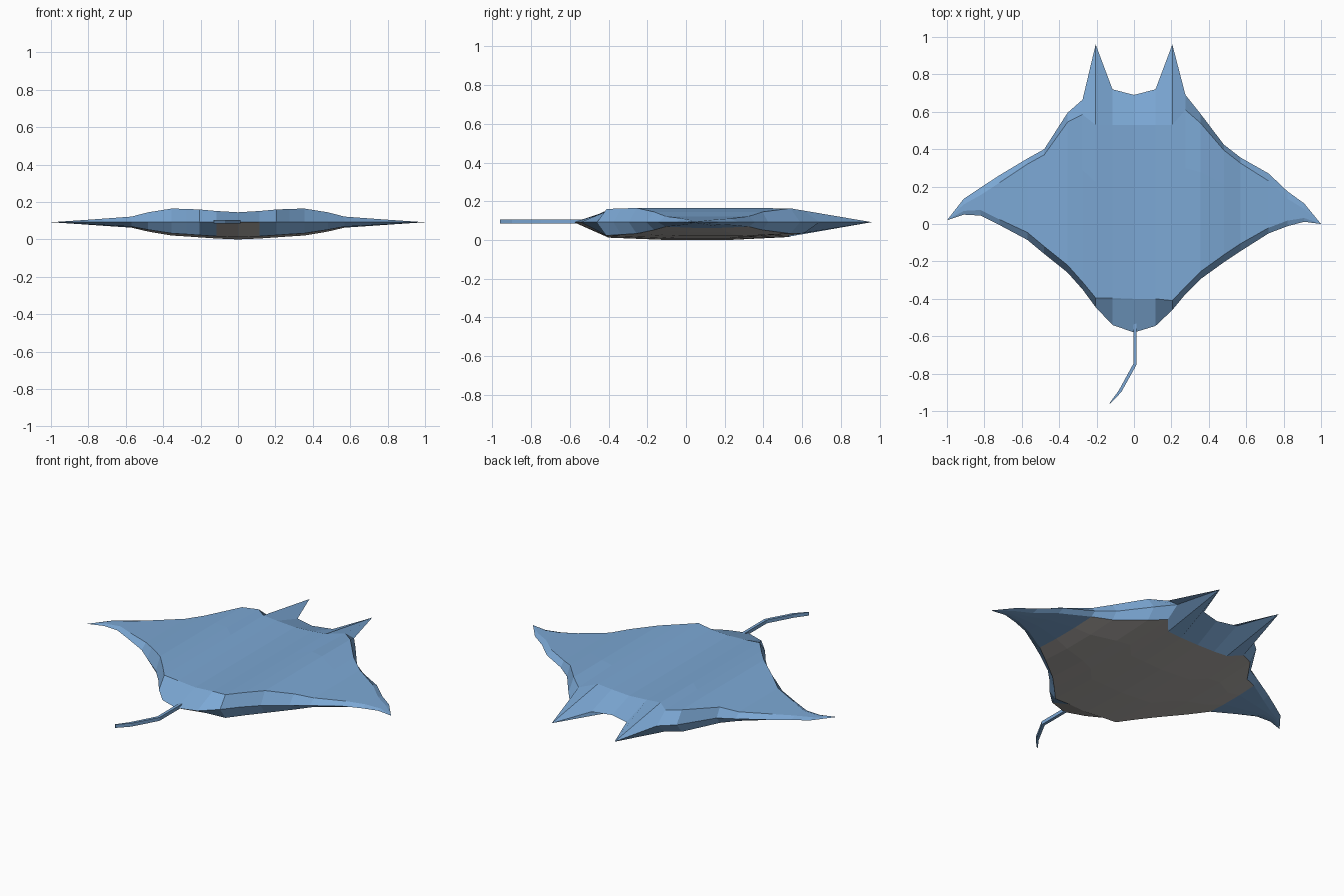
import bpy, bmesh
from mathutils import Vector

if "Cube" in bpy.data.objects:
    bpy.data.objects.remove(bpy.data.objects["Cube"])

MID = 0.092


def material(name, color):
    m = bpy.data.materials.new(name)
    m.diffuse_color = (*color, 1)
    m.use_nodes = True
    m.node_tree.nodes["Principled BSDF"].inputs["Base Color"].default_value = m.diffuse_color
    return m


skin = material("blue_skin", (0.20, 0.39, 0.66))
pale = material("belly_grey", (0.45, 0.43, 0.41))


def make_object(name, bm, mats):
    bmesh.ops.recalc_face_normals(bm, faces=bm.faces)
    me = bpy.data.meshes.new(name)
    bm.to_mesh(me)
    bm.free()
    for m in mats:
        me.materials.append(m)
    ob = bpy.data.objects.new(name, me)
    bpy.context.collection.objects.link(ob)
    return ob


def loft(bm, rings):
    """Quads between consecutive closed rings; returns faces as (face, slot)."""
    out = []
    rows = [[bm.verts.new(p) for p in r] for r in rings]
    for a, b in zip(rows, rows[1:]):
        n = len(a)
        for i in range(n):
            j = (i + 1) % n
            out.append((bm.faces.new((a[i], a[j], b[j], b[i])), i))
    return rows, out


# Chord stations: x, front/back y (right), front/back y (left),
# top z, bottom z, front inset, back inset of the rim
STATIONS = [
    (0.000, 0.69, -0.58, 0.69, -0.58, 0.145, 0.000, 0.16, 0.18),
    (0.115, 0.72, -0.545, 0.72, -0.54, 0.152, 0.005, 0.19, 0.145),
    (0.205, 0.96, -0.46, 0.96, -0.445, 0.160, 0.011, 0.43, 0.05),
    (0.275, 0.69, -0.375, 0.665, -0.35, 0.163, 0.016, 0.08, 0.04),
    (0.355, 0.59, -0.295, 0.595, -0.26, 0.165, 0.021, 0.05, 0.04),
    (0.480, 0.425, -0.205, 0.40, -0.16, 0.145, 0.042, 0.03, 0.04),
    (0.570, 0.355, -0.145, 0.35, -0.085, 0.122, 0.063, 0.03, 0.04),
    (0.720, 0.27, -0.05, 0.26, -0.005, 0.111, 0.073, 0.04, 0.03),
    (0.820, 0.175, -0.012, 0.195, 0.045, 0.104, 0.080, 0.04, 0.03),
    (0.910, 0.11, 0.012, 0.135, 0.05, 0.098, 0.086, 0.03, 0.02),
    (1.000, 0.0, 0.0, 0.02, 0.02, MID, MID, 0.0, 0.0),
]


def chord_ring(st, side):
    x, fr, br, fl, bl, zt, zb, inf, inb = st
    f, b = (fr, br) if side > 0 else (fl, bl)
    x *= side
    y0, y1 = f - inf, b + inb
    ys = [y0 + (y1 - y0) * t for t in (0, 0.33, 0.68, 1)]
    top = [(x, y, min(zt, 0.165 - 0.17 * max(0, y - 0.53))) for y in ys]
    bot = []
    for i, y in enumerate(ys):
        lift = 0.012 * min(1, (MID - zb) / 0.06) if i in (0, 3) else 0
        bot.append((x, y, max(zb + lift, 0.015 + 0.25 * (y - 0.53))))
    return [(x, f, MID)] + top + [(x, b, MID)] + bot[::-1]


# Body: wings, horns and belly lofted from tip to tip
bm = bmesh.new()
rings = [chord_ring(s, -1) for s in STATIONS[:0:-1]] + [chord_ring(s, 1) for s in STATIONS]
rows, faces = loft(bm, rings)
for face, slot in faces:
    cx = abs(face.calc_center_median().x)
    if cx < 0.55 and (slot in (6, 7, 8) or (slot == 5 and cx < 0.1)):
        face.material_index = 1
bmesh.ops.remove_doubles(bm, verts=bm.verts, dist=0.0005)
make_object("ray_body", bm, [skin, pale])

# Tail: thin square rod that bends sideways and tapers
PATH = [(0.005, -0.53, 0.009), (0.005, -0.75, 0.009), (-0.075, -0.895, 0.008), (-0.13, -0.96, 0.002)]
bm = bmesh.new()
pts = [Vector(p[:2]) for p in PATH]
rings = []
for i, (x, y, r) in enumerate(PATH):
    d = (pts[min(i + 1, 3)] - pts[max(i - 1, 0)]).normalized()
    n = Vector((-d.y, d.x)) * r
    rings.append([(x + s * n.x, y + s * n.y, 0.095 + h)
                  for s, h in ((-1, -0.01), (1, -0.01), (1, 0.01), (-1, 0.01))])
rows, _ = loft(bm, rings)
bm.faces.new(rows[0])
bm.faces.new(rows[-1])
make_object("tail", bm, [skin])
